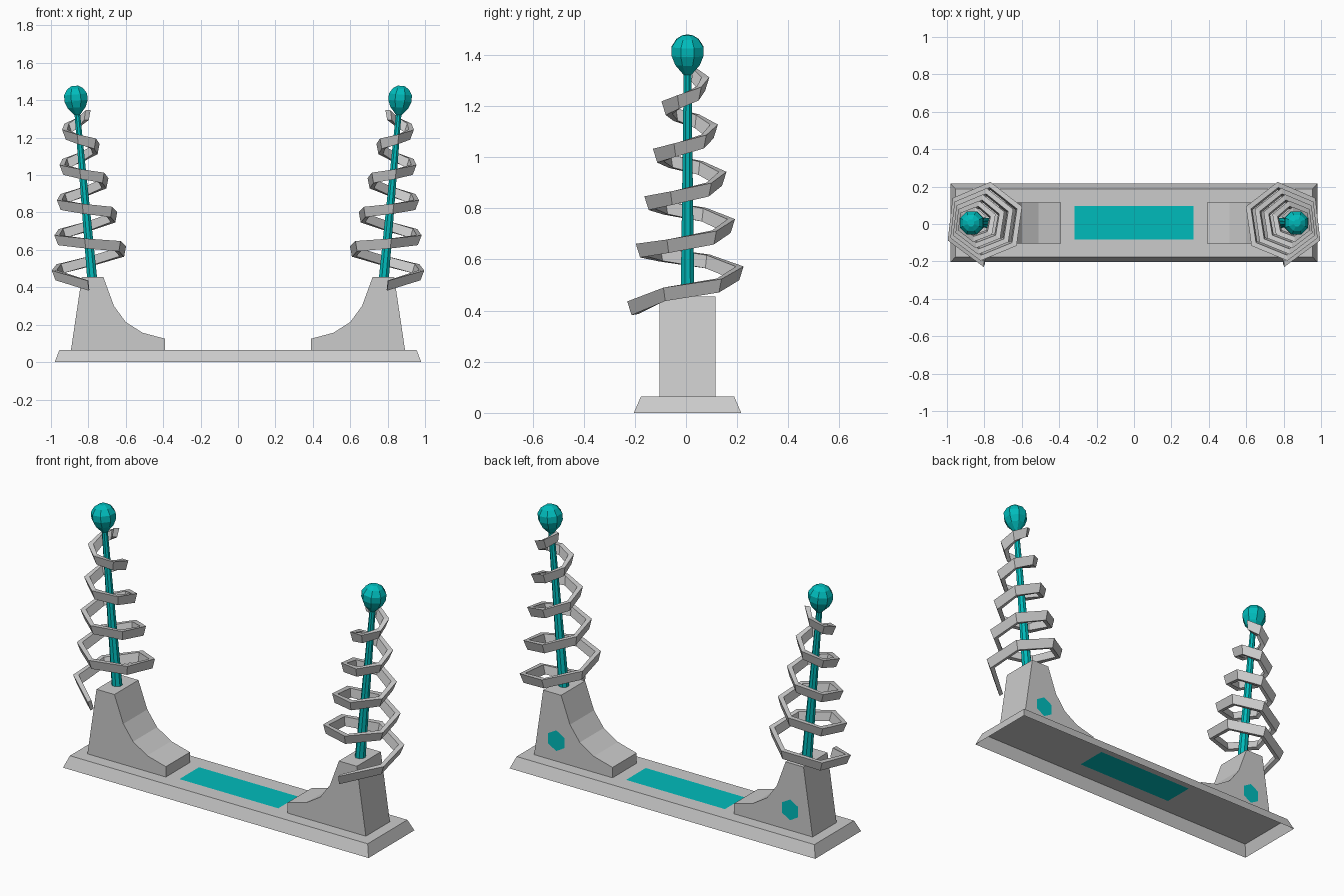
import bpy, bmesh
from math import sin, cos, pi, radians
from mathutils import Matrix, Vector

if "Cube" in bpy.data.objects:
    bpy.data.objects.remove(bpy.data.objects["Cube"])

Y0 = 0.006          # depth centre of the whole model
BASE_TOP = 0.065

teal = bpy.data.materials.new("teal")
teal.diffuse_color = (0.0, 0.5, 0.5, 1)
teal.use_nodes = True
teal.node_tree.nodes["Principled BSDF"].inputs["Base Color"].default_value = teal.diffuse_color


def loft(name, rings, caps=True, closed=True, mat=None, mirror=False, recalc=True):
    """Skin a list of equal-length point rings into a flat-shaded object."""
    bm = bmesh.new()
    vr = [[bm.verts.new(p) for p in r] for r in rings]
    n = len(rings[0])
    for a, b in zip(vr, vr[1:]):
        for i in range(n if closed else n - 1):
            j = (i + 1) % n
            bm.faces.new((a[i], a[j], b[j], b[i]))
    if caps:
        bm.faces.new(vr[-1])
        if len(vr) > 1:
            bm.faces.new(vr[0][::-1])
    if recalc:
        bmesh.ops.recalc_face_normals(bm, faces=bm.faces)
    me = bpy.data.meshes.new(name)
    bm.to_mesh(me)
    bm.free()
    ob = bpy.data.objects.new(name, me)
    bpy.context.collection.objects.link(ob)
    if mat:
        me.materials.append(mat)
    if mirror:
        ob.modifiers.new("Mirror", 'MIRROR').use_clip = False
    return ob


def rect(hx, hy, z):
    return [(-hx, Y0 - hy, z), (hx, Y0 - hy, z), (hx, Y0 + hy, z), (-hx, Y0 + hy, z)]


# Base plate: sloped shell, open underneath, with an opening for the panel
panel = rect(0.317, 0.09, BASE_TOP)
loft("base_plate", [rect(0.98, 0.21, 0), rect(0.955, 0.182, BASE_TOP), panel],
     caps=False, recalc=False)
loft("base_panel", [panel], mat=teal, recalc=False)

# Curved supports, open where they rest on the base
profile = [(-0.893, BASE_TOP), (-0.835, 0.455), (-0.72, 0.455), (-0.663, 0.30),
           (-0.60, 0.214), (-0.51, 0.157), (-0.39, 0.125), (-0.39, BASE_TOP)]
HALF = 0.11
loft("support", [[(x, Y0 + s * HALF, z) for x, z in profile] for s in (-1, 1)],
     closed=False, mirror=True)

# Hexagonal spots on the back of the supports
loft("back_spot", [[(-0.75 + 0.06 * sin(i * pi / 3), Y0 + HALF + 0.002,
                     0.185 + 0.06 * cos(i * pi / 3)) for i in range(6)]],
     mat=teal, mirror=True, recalc=False)

# Leaning frame shared by rod and coil; local z is measured from the support top
lean = Matrix.Translation((-0.78, Y0, 0.45)) @ Matrix.Rotation(-0.09, 4, 'Y')


def polar(r, a, z):
    return lean @ Vector((r * cos(a), r * sin(a), z))


# Tapered rod with a drop-shaped ball on top
def lathe(name, rz, sides=8):
    loft(name, [[polar(r, (i + 0.5) * 2 * pi / sides, z) for i in range(sides)]
                for r, z in rz], mat=teal, mirror=True)


lathe("rod", [(0.029, -0.01), (0.016, 0.89)])
lathe("rod_ball", [(0.016, 0.875), (0.052, 0.915), (0.067, 0.95), (0.067, 0.985),
                   (0.047, 1.015), (0.02, 1.031)])

# Hexagonal coil: slanted band section swept around the rod, narrowing upwards
section = [(0, 0.026), (-0.017, -0.028), (-0.043, -0.024), (-0.03, 0.026)]
rings = []
for k in range(29):
    a = radians(264 - 60 * k)
    r = 0.237 - 0.0056 * k
    z = 0.002 + 0.031 * k - (0.04 if k == 0 else 0)
    rings.append([polar(r + dr, a, z + dz) for dr, dz in section])
loft("coil", rings, mirror=True)
